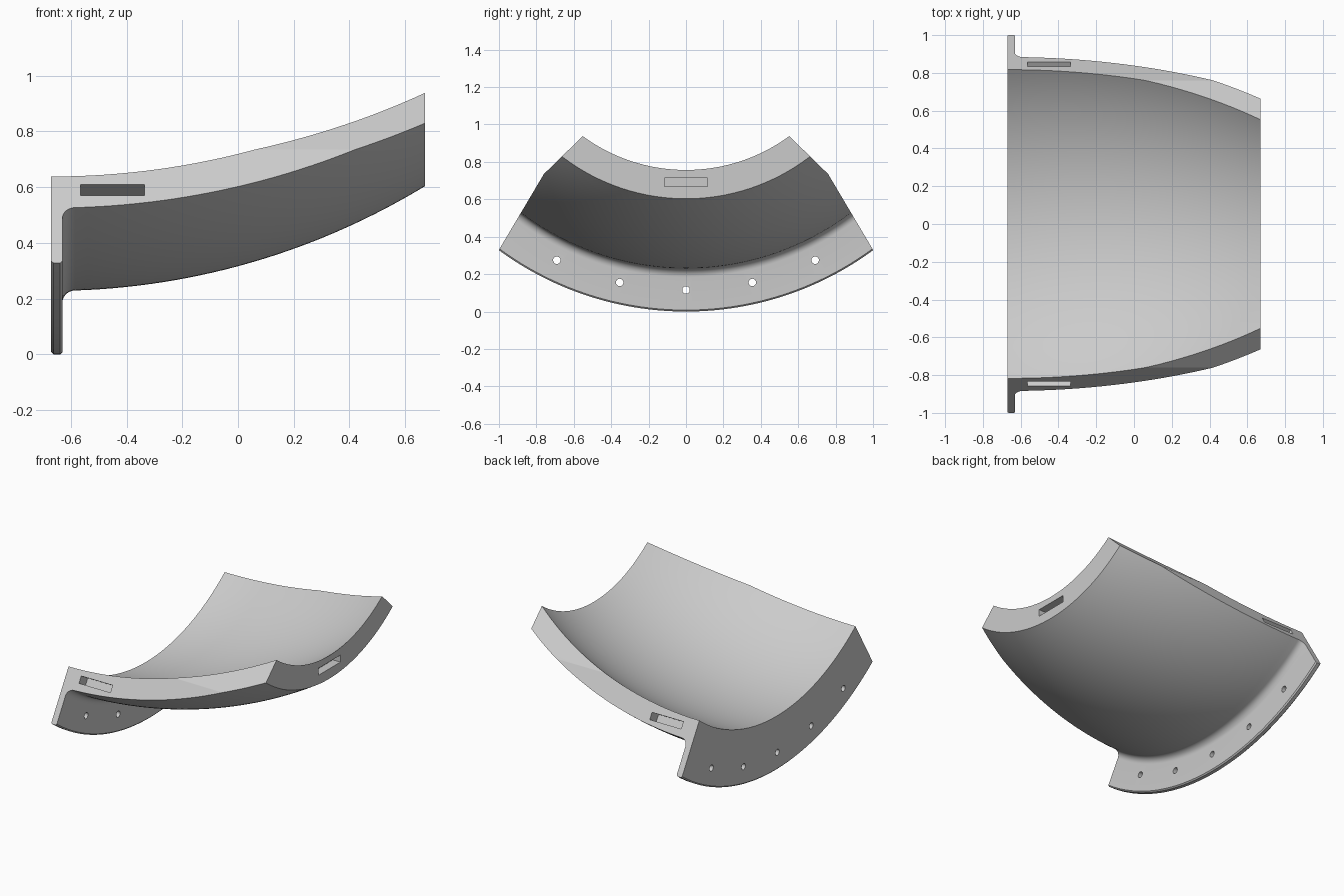
import bpy
import bmesh
import math
from mathutils import Matrix, Vector

if "Cube" in bpy.data.objects:
    bpy.data.objects.remove(bpy.data.objects["Cube"], do_unlink=True)

AXIS_Z = 1.69              # height of the axis of revolution
BACK, FRONT = -0.67, 0.67  # ends along x
FLANGE_X = -0.63
FLANGE_R = 1.69
OUTER_R, THICK, BOW = 1.462, 0.13, 2.58

grey = bpy.data.materials.new("light_grey")
grey.use_nodes = True
grey.diffuse_color = (0.6, 0.6, 0.6, 1)
grey.node_tree.nodes["Principled BSDF"].inputs["Base Color"].default_value = (0.6, 0.6, 0.6, 1)


def make_object(name, bm):
    bmesh.ops.recalc_face_normals(bm, faces=bm.faces)
    mesh = bpy.data.meshes.new(name)
    bm.to_mesh(mesh)
    bm.free()
    mesh.materials.append(grey)
    obj = bpy.data.objects.new(name, mesh)
    bpy.context.collection.objects.link(obj)
    return obj


def boolean(target, cutter, operation):
    cutter.hide_render = True
    mod = target.modifiers.new("cut", 'BOOLEAN')
    mod.operation, mod.object, mod.solver = operation, cutter, 'EXACT'
    bpy.context.view_layer.objects.active = target
    bpy.ops.object.modifier_apply(modifier=mod.name)
    bpy.data.objects.remove(cutter, do_unlink=True)


def box_cutter(centre, size, tilt=0.0):
    bm = bmesh.new()
    matrix = (Matrix.Translation(centre) @ Matrix.Rotation(tilt, 4, 'X')
              @ Matrix.Diagonal((*size, 1)))
    bmesh.ops.create_cube(bm, size=1, matrix=matrix)
    return make_object("slot_cutter", bm)


def bowed_radius(x, start, bow):
    return start - bow + math.sqrt(bow ** 2 - (x - BACK) ** 2)


# Wall and flange profile as (x, radius)
STEPS = 28
fillet = 0.045
edge = 0.008
wall_x = FLANGE_X + fillet
inner = [BACK + (FRONT - BACK) * i / STEPS for i in range(STEPS + 1)]
outer = [FRONT + (wall_x - FRONT) * i / STEPS for i in range(STEPS + 1)]
profile = [(x, bowed_radius(x, OUTER_R - THICK, BOW - THICK)) for x in inner]
profile += [(x, bowed_radius(x, OUTER_R, BOW)) for x in outer]
foot_r = profile[-1][1] + fillet
for i in range(1, 9):
    a = math.pi / 2 * i / 8
    profile.append((wall_x - fillet * math.sin(a), foot_r - fillet * math.cos(a)))
profile += [(FLANGE_X, FLANGE_R - edge), (FLANGE_X - edge, FLANGE_R),
            (BACK + edge, FLANGE_R), (BACK, FLANGE_R - edge)]

# Revolve the profile about the x axis
SWEEP = math.radians(42)
bm = bmesh.new()
start = Matrix.Rotation(-SWEEP, 3, 'X')
verts = [bm.verts.new(start @ Vector((x, 0, -r)) + Vector((0, 0, AXIS_Z))) for x, r in profile]
face = bm.faces.new(verts)
spun = bmesh.ops.spin(bm, geom=[face], cent=(0, 0, AXIS_Z), axis=(1, 0, 0),
                      angle=2 * SWEEP, steps=72, use_duplicate=False)
if not face.is_valid or all(len(e.link_faces) == 2 for e in bm.edges):
    pass
else:
    # Close the starting end
    bmesh.ops.holes_fill(bm, edges=[e for e in bm.edges if e.is_boundary], sides=0)
shell = make_object("flanged_shell_segment", bm)

# Trim both sides with the two angled planes
half = [(1.24, -0.075), (0.76, 0.735), (0.34, 1.145)]
outline = half + [(-y, z) for y, z in reversed(half)]
outline += [(-1.24, -0.3), (1.24, -0.3)]
bm = bmesh.new()
cap = bm.faces.new([bm.verts.new((-1, y, z)) for y, z in outline])
grown = bmesh.ops.extrude_face_region(bm, geom=[cap], use_keep_orig=True)
bmesh.ops.translate(bm, vec=(2, 0, 0),
                    verts=[v for v in grown["geom"] if isinstance(v, bmesh.types.BMVert)])
boolean(shell, make_object("trim_cutter", bm), 'INTERSECT')

# Bolt holes through the flange
for i in range(-2, 3):
    a = math.radians(13 * i)
    bm = bmesh.new()
    place = Matrix.Translation((-0.65, 1.575 * math.sin(a), AXIS_Z - 1.575 * math.cos(a)))
    bmesh.ops.create_cone(bm, cap_ends=True, segments=24, radius1=0.02, radius2=0.02,
                          depth=0.2, matrix=place @ Matrix.Rotation(math.pi / 2, 4, 'Y'))
    boolean(shell, make_object("hole_cutter", bm), 'DIFFERENCE')

# Blind slots in the side faces and the far end
tilt = math.atan2(0.24, 0.405)
for side in (-1, 1):
    boolean(shell, box_cutter((-0.45, side * 0.847, 0.59), (0.23, 0.16, 0.046), side * tilt),
            'DIFFERENCE')
boolean(shell, box_cutter((FRONT, 0, 0.692), (0.11, 0.23, 0.046)), 'DIFFERENCE')

# Smooth curved faces, keep edges sharp
bpy.ops.object.select_all(action='DESELECT')
shell.select_set(True)
bpy.context.view_layer.objects.active = shell
bpy.ops.object.shade_smooth_by_angle(angle=math.radians(25))
